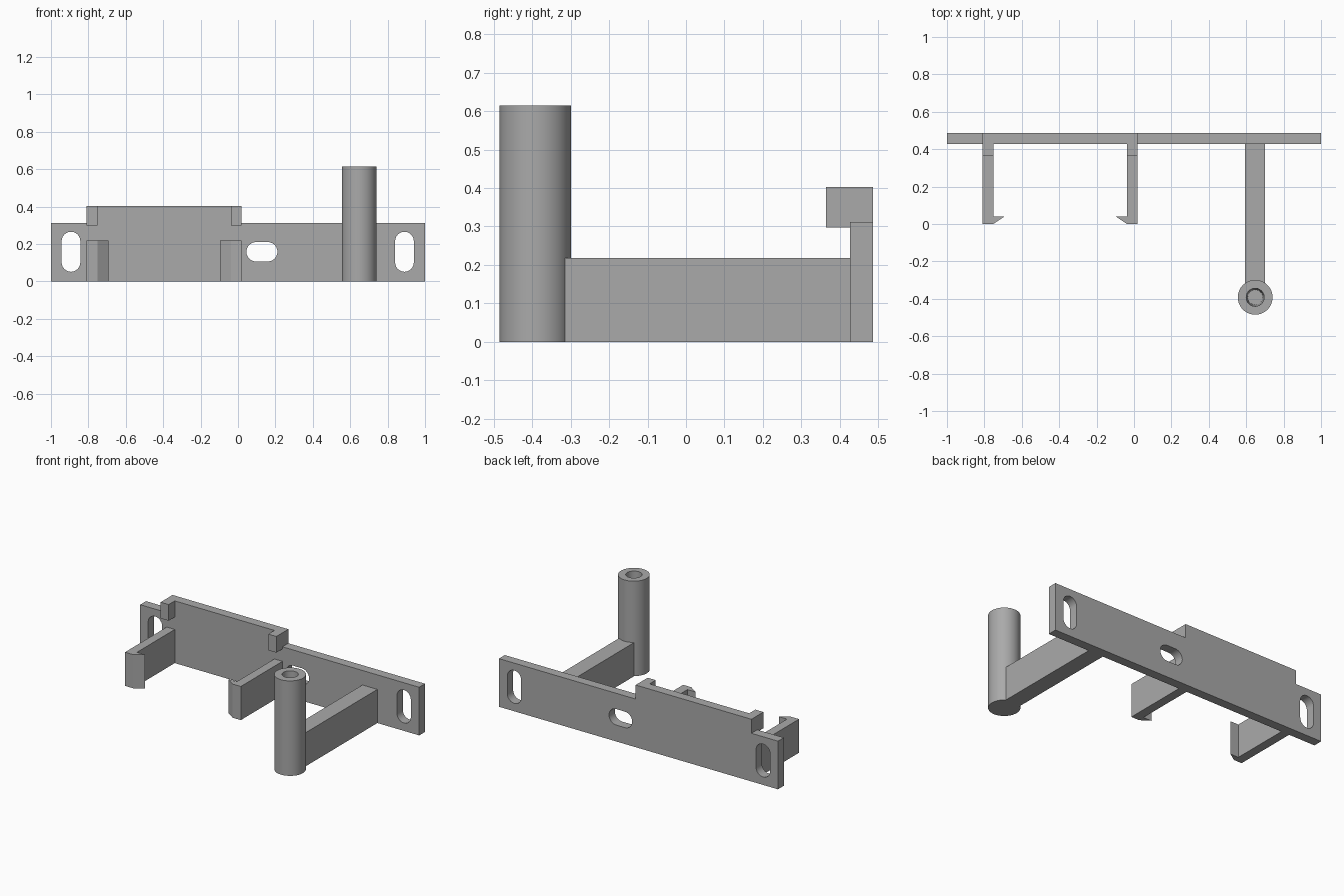
import bpy, bmesh, math
from mathutils import Matrix, Vector

cube = bpy.data.objects.get("Cube")
if cube:
    bpy.data.objects.remove(cube)

grey = bpy.data.materials.new("plain grey")
grey.use_nodes = True
COLOUR = (0.4, 0.4, 0.4, 1)
grey.diffuse_color = COLOUR
grey.node_tree.nodes["Principled BSDF"].inputs["Base Color"].default_value = COLOUR


def finish(name, bm):
    bmesh.ops.recalc_face_normals(bm, faces=bm.faces)
    mesh = bpy.data.meshes.new(name)
    bm.to_mesh(mesh)
    bm.free()
    mesh.materials.append(grey)
    ob = bpy.data.objects.new(name, mesh)
    bpy.context.collection.objects.link(ob)
    return ob


def prism(name, outline, z0, z1):
    """Extrude an (x, y) outline upwards from z0 to z1."""
    bm = bmesh.new()
    face = bm.faces.new([bm.verts.new((x, y, z0)) for x, y in outline])
    top = bmesh.ops.extrude_face_region(bm, geom=[face])["geom"]
    verts = [v for v in top if isinstance(v, bmesh.types.BMVert)]
    bmesh.ops.translate(bm, verts=verts, vec=(0, 0, z1 - z0))
    return finish(name, bm)


def box_outline(x0, x1, y0, y1):
    return [(x0, y0), (x1, y0), (x1, y1), (x0, y1)]


def slot(cx, cz, width, height, steps=12):
    """Outline of a rounded slot, long along its larger side."""
    r = min(width, height) / 2
    dx, dz = width / 2 - r, height / 2 - r
    start = -math.pi / 2 if dx > dz else 0
    points = []
    for side in (1, -1):
        for i in range(steps + 1):
            a = start + math.pi * i / steps + (0 if side == 1 else math.pi)
            points.append((cx + side * dx + r * math.cos(a),
                           cz + side * dz + r * math.sin(a)))
    return points


def smooth(ob):
    bpy.ops.object.select_all(action="DESELECT")
    ob.select_set(True)
    bpy.context.view_layer.objects.active = ob
    bpy.ops.object.shade_smooth_by_angle(angle=math.radians(30))


# Back plate: stepped outline with three slots, filled and given thickness
FRONT, BACK = 0.427, 0.487
LEFT, RIGHT = -0.81, 0.02
outline = [(-1, 0), (1, 0), (1, 0.312), (RIGHT, 0.312), (RIGHT, 0.403),
           (LEFT, 0.403), (LEFT, 0.312), (-1, 0.312)]
loops = [outline, slot(-0.893, 0.158, 0.1, 0.214),
         slot(0.89, 0.158, 0.1, 0.214), slot(0.128, 0.158, 0.166, 0.104)]
curve = bpy.data.curves.new("back_plate", "CURVE")
curve.dimensions = "2D"
curve.fill_mode = "BOTH"
curve.extrude = (BACK - FRONT) / 2
for points in loops:
    spline = curve.splines.new("POLY")
    spline.points.add(len(points) - 1)
    for p, (x, z) in zip(spline.points, points):
        p.co = (x, z, 0, 1)
    spline.use_cyclic_u = True
curve.materials.append(grey)
plate = bpy.data.objects.new("back_plate", curve)
plate.matrix_world = (Matrix.Translation((0, (FRONT + BACK) / 2, 0))
                      @ Matrix.Rotation(math.pi / 2, 4, "X"))
bpy.context.collection.objects.link(plate)
bpy.ops.object.select_all(action="DESELECT")
plate.select_set(True)
bpy.context.view_layer.objects.active = plate
bpy.ops.object.convert(target="MESH")
bm = bmesh.new()
bm.from_mesh(plate.data)
bmesh.ops.remove_doubles(bm, verts=bm.verts, dist=0.0001)
bmesh.ops.recalc_face_normals(bm, faces=bm.faces)
bm.to_mesh(plate.data)
bm.free()
smooth(plate)

# Mirrored pair of barbed clip arms with a small retaining tab above each
THICK = 0.058
for side, edge, inward in (("right", LEFT, 1), ("left", RIGHT, -1)):
    inner = edge + inward * THICK
    clip = [(edge, FRONT), (edge, 0), (inner, 0), (edge + inward * 0.117, 0.04),
            (inner, 0.04), (inner, FRONT)]
    prism(side + "_clip_arm", clip, 0, 0.218)
    prism(side + "_upper_tab", box_outline(edge, inner, 0.364, FRONT), 0.298, 0.403)

# Support arm running forward to the post
POST = Vector((0.648, -0.392, 0))
prism("post_arm", box_outline(0.593, 0.7, -0.325, FRONT), 0, 0.218)

# Post: revolved profile with a slightly tapered blind bore
profile = [(0, 0), (0.093, 0), (0.093, 0.615), (0.048, 0.615), (0.04, 0.1), (0, 0.1)]
bm = bmesh.new()
verts = [bm.verts.new(POST + Vector((r, 0, z))) for r, z in profile]
edges = [bm.edges.new(pair) for pair in zip(verts, verts[1:])]
bmesh.ops.spin(bm, geom=verts + edges, cent=POST, axis=(0, 0, 1),
               angle=math.tau, steps=48)
bmesh.ops.remove_doubles(bm, verts=bm.verts, dist=0.0001)
smooth(finish("post", bm))
